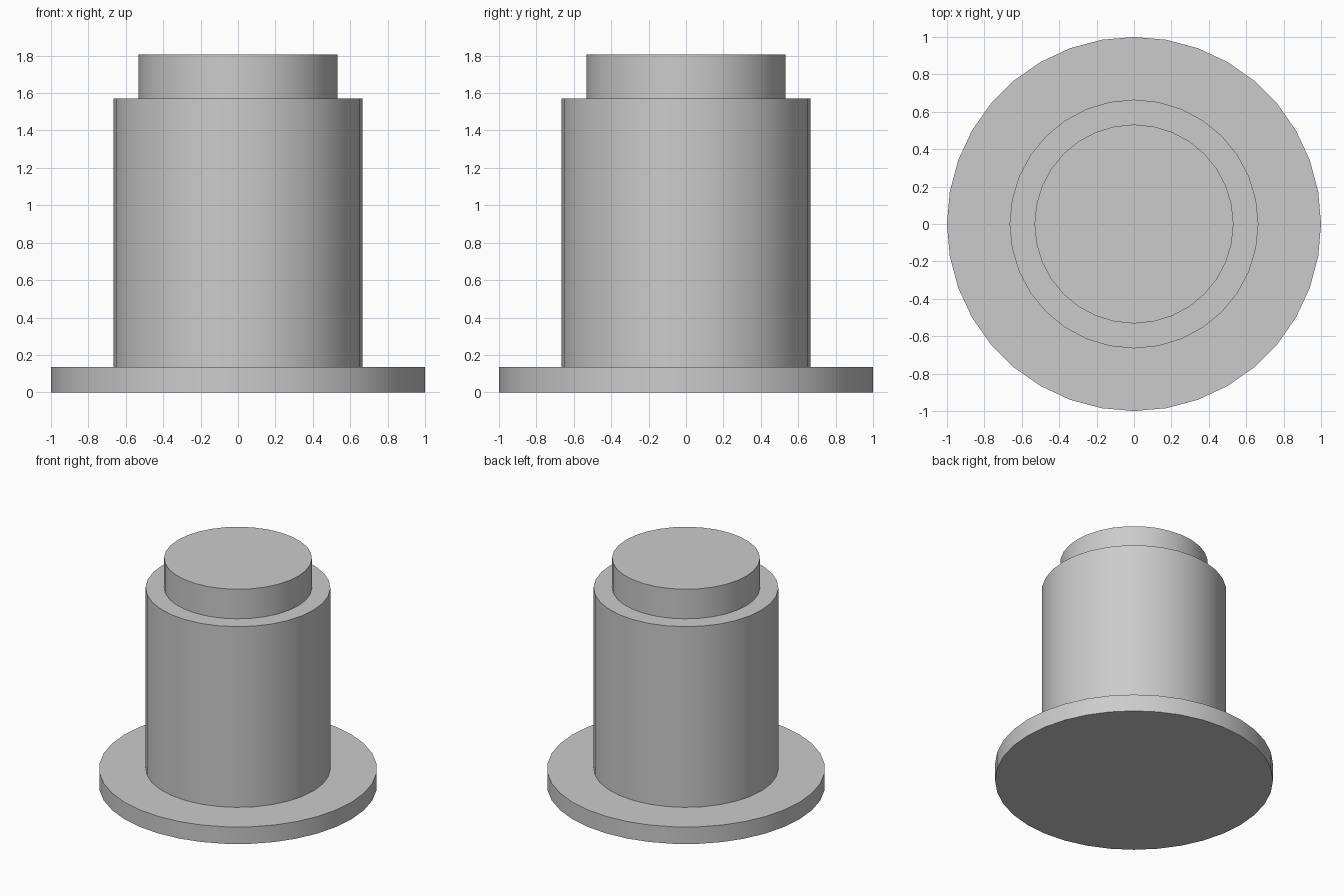
import bpy
import math

cube = bpy.data.objects.get("Cube")
if cube:
    bpy.data.objects.remove(cube, do_unlink=True)

# Single plain grey
grey = bpy.data.materials.new("grey")
grey.use_nodes = True
colour = (0.6, 0.6, 0.6, 1)
grey.diffuse_color = colour
grey.node_tree.nodes["Principled BSDF"].inputs["Base Color"].default_value = colour


def disc(name, radius, bottom, top, sides):
    """Upright cylinder between two heights, smooth round the side."""
    bpy.ops.mesh.primitive_cylinder_add(
        vertices=sides, radius=radius, depth=top - bottom,
        location=(0, 0, (bottom + top) / 2))
    part = bpy.context.object
    part.name = part.data.name = name
    part.data.materials.append(grey)
    bpy.ops.object.shade_smooth_by_angle(angle=math.radians(30))
    return part


# Wide foot, main barrel and narrower cap, stacked
disc("base_flange", 1.0, 0, 0.135, 36)
disc("barrel", 0.665, 0.135, 1.57, 32)
disc("top_cap", 0.532, 1.57, 1.805, 32)
